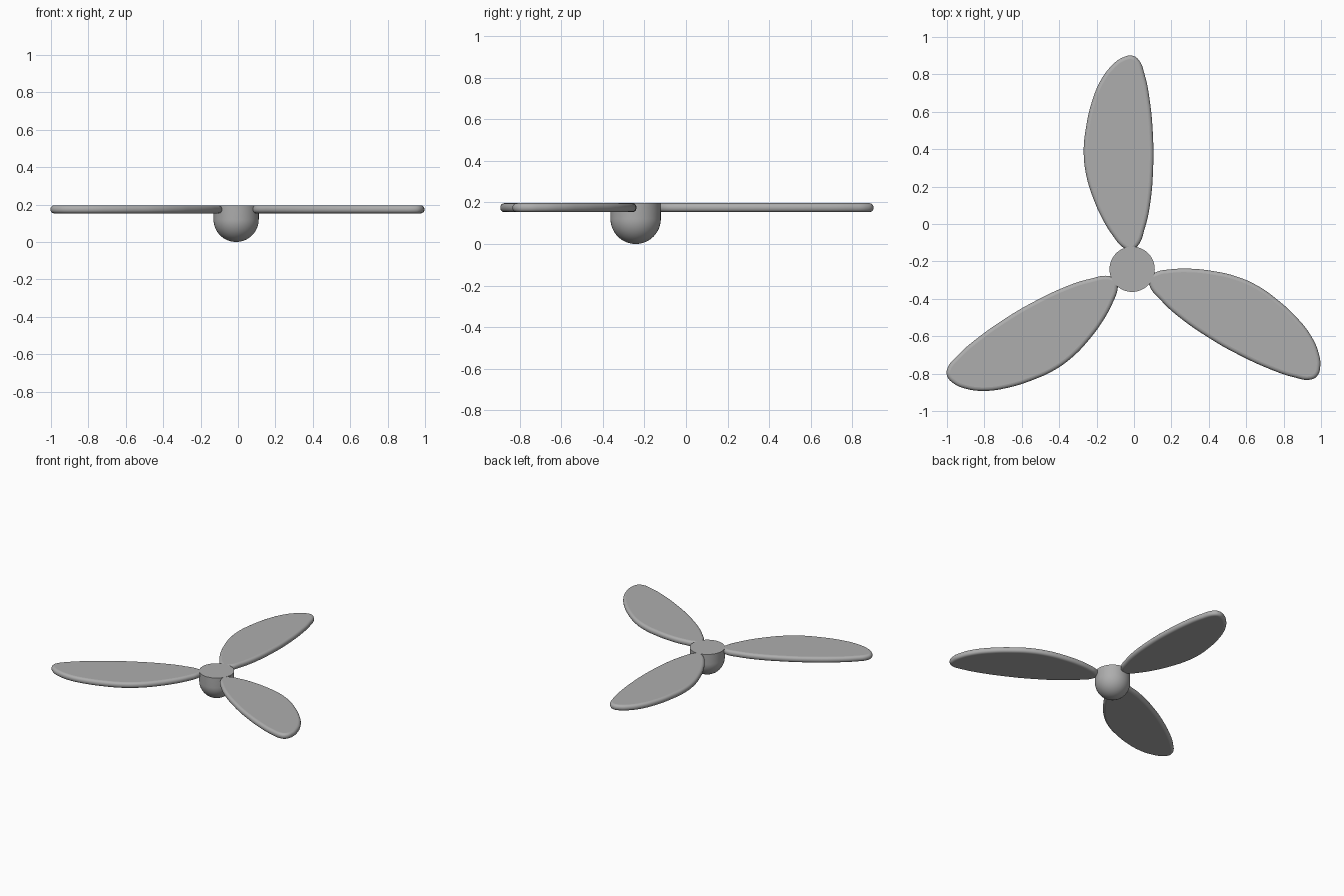
import bpy, bmesh, math
from mathutils import Matrix, Vector

if "Cube" in bpy.data.objects:
    bpy.data.objects.remove(bpy.data.objects["Cube"])

HUB = Vector((-0.01, -0.242, 0))
RADIUS, TOP, THICK = 0.121, 0.196, 0.043

grey = bpy.data.materials.new("plain grey")
grey.use_nodes = True
colour = (0.42, 0.42, 0.42, 1)
grey.diffuse_color = colour
grey.node_tree.nodes["Principled BSDF"].inputs["Base Color"].default_value = colour


def add_object(name, mesh):
    obj = bpy.data.objects.new(name, mesh)
    bpy.context.collection.objects.link(obj)
    mesh.materials.clear()
    mesh.materials.append(grey)
    return obj


# Hub: hemisphere below, short cylinder above, flat cap
bm = bmesh.new()
bmesh.ops.create_uvsphere(bm, u_segments=64, v_segments=32, radius=RADIUS)
bmesh.ops.bisect_plane(bm, geom=bm.verts[:] + bm.edges[:] + bm.faces[:], dist=1e-5,
                       plane_co=(0, 0, 0), plane_no=(0, 0, 1), clear_outer=True)
rim = [e for e in bm.edges if e.is_boundary]
wall = bmesh.ops.extrude_edge_only(bm, edges=rim)["geom"]
bmesh.ops.translate(bm, verts=[g for g in wall if isinstance(g, bmesh.types.BMVert)],
                    vec=(0, 0, TOP - RADIUS))
bmesh.ops.contextual_create(bm, geom=[e for e in bm.edges if e.is_boundary])
bmesh.ops.recalc_face_normals(bm, faces=bm.faces)
bmesh.ops.translate(bm, verts=bm.verts, vec=HUB + Vector((0, 0, RADIUS)))
hub_mesh = bpy.data.meshes.new("hub")
bm.to_mesh(hub_mesh)
bm.free()
hub = add_object("hub", hub_mesh)
bpy.context.view_layer.objects.active = hub
hub.select_set(True)
bpy.ops.object.shade_smooth_by_angle(angle=math.radians(35))

# Blade outline, measured from the hub centre, clockwise from the tip
outline = [(0.0, 1.142), (0.035, 1.12), (0.067, 1.04), (0.094, 0.905), (0.112, 0.7),
           (0.113, 0.56), (0.095, 0.34), (0.068, 0.22), (0.03, 0.125), (-0.01, 0.1),
           (-0.055, 0.122), (-0.1, 0.175), (-0.155, 0.262), (-0.21, 0.385), (-0.246, 0.505),
           (-0.259, 0.628), (-0.248, 0.75), (-0.217, 0.89), (-0.168, 1.01),
           (-0.108, 1.09), (-0.055, 1.13)]
curve = bpy.data.curves.new("blade_profile", "CURVE")
curve.dimensions = "2D"
curve.fill_mode = "BOTH"
curve.resolution_u = 6
curve.bevel_depth = THICK / 2 - 0.002
curve.extrude = 0.002
curve.offset = -curve.bevel_depth
curve.bevel_resolution = 4
spline = curve.splines.new("BEZIER")
spline.bezier_points.add(len(outline) - 1)
for point, (x, y) in zip(spline.bezier_points, outline):
    point.co = (x, y, 0)
    point.handle_left_type = point.handle_right_type = "AUTO"
spline.use_cyclic_u = True
profile = bpy.data.objects.new("blade_profile", curve)
bpy.context.collection.objects.link(profile)
depsgraph = bpy.context.evaluated_depsgraph_get()
blade_mesh = bpy.data.meshes.new_from_object(profile.evaluated_get(depsgraph))
bpy.data.objects.remove(profile)

# Three blades, with flat faces and a smooth rounded rim
for face in blade_mesh.polygons:
    face.use_smooth = abs(face.normal.z) < 0.999
for i, name in enumerate(("back_blade", "right_blade", "left_blade")):
    mesh = blade_mesh.copy()
    mesh.transform(Matrix.Translation(HUB + Vector((0, 0, TOP - THICK / 2)))
                   @ Matrix.Rotation(i * math.tau / 3, 4, "Z"))
    add_object(name, mesh)
bpy.data.meshes.remove(blade_mesh)
